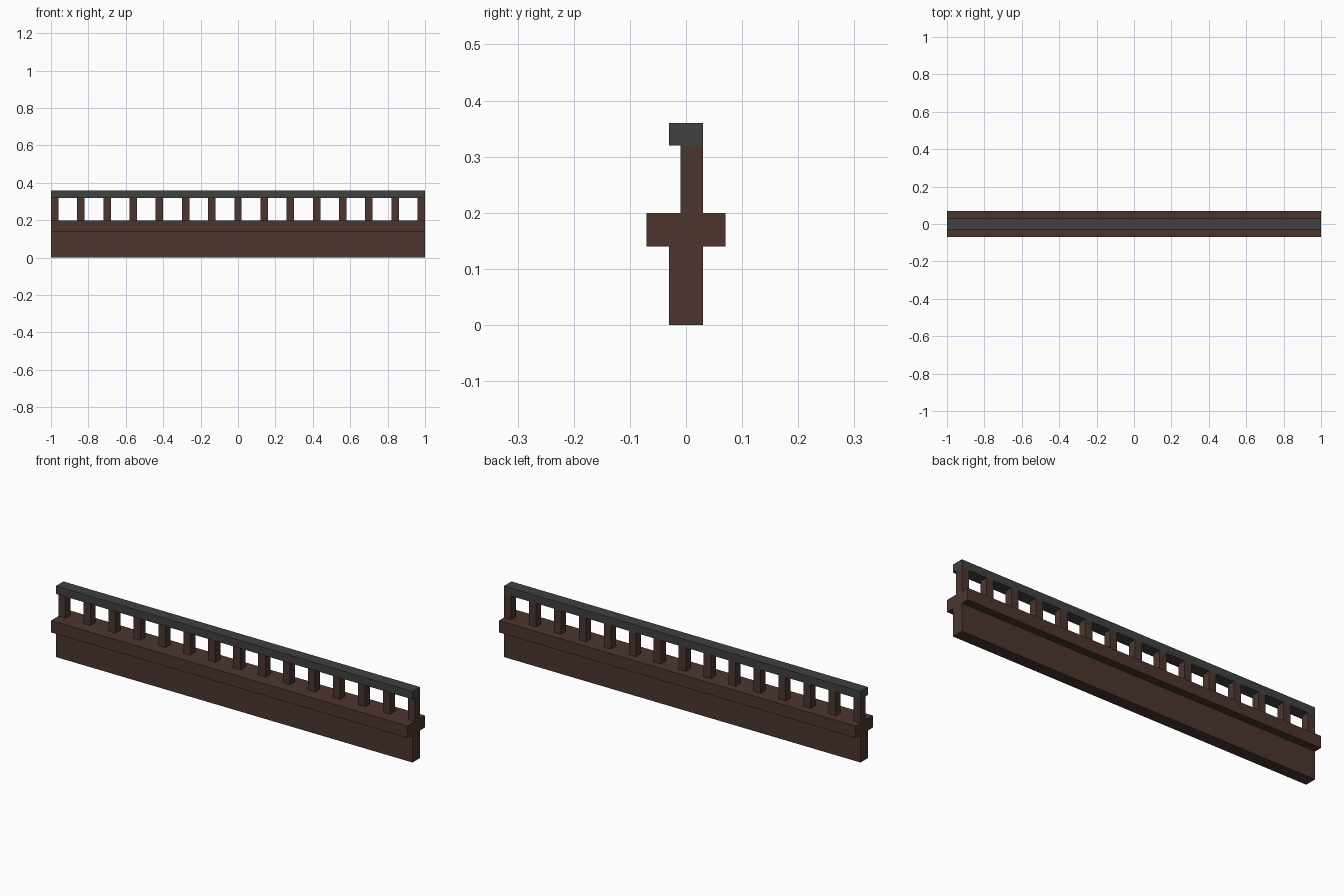
import bpy

if "Cube" in bpy.data.objects:
    bpy.data.objects.remove(bpy.data.objects["Cube"])


def make_material(name, rgb):
    mat = bpy.data.materials.new(name)
    mat.diffuse_color = (*rgb, 1.0)
    mat.use_nodes = True
    mat.node_tree.nodes["Principled BSDF"].inputs["Base Color"].default_value = mat.diffuse_color
    return mat


brown = make_material("dark_brown_wood", (0.072, 0.036, 0.028))
grey = make_material("charcoal_grey", (0.051, 0.052, 0.053))


def box(name, x, y, z, mat):
    """Box from (min, max) ranges on each axis."""
    ranges = (x, y, z)
    bpy.ops.mesh.primitive_cube_add(size=1)
    obj = bpy.context.object
    obj.name = name
    obj.location = [(a + b) / 2 for a, b in ranges]
    obj.scale = [b - a for a, b in ranges]
    bpy.ops.object.transform_apply(location=True, rotation=False, scale=True)
    obj.data.materials.append(mat)
    return obj


# Solid lower wall and the wider ledge on top of it
box("base_beam", (-1, 1), (-0.03, 0.03), (0, 0.14), brown)
box("ledge", (-1, 1), (-0.07, 0.07), (0.14, 0.20), brown)

# Row of short posts, flush with the back of the rail
POSTS = 15
SPACING = 0.14
for i in range(POSTS):
    x = -0.98 + i * SPACING
    box(f"post_{i + 1}", (x - 0.02, x + 0.02), (-0.01, 0.03), (0.20, 0.32), brown)

# Top handrail
box("handrail", (-1, 1), (-0.03, 0.03), (0.32, 0.36), grey)
